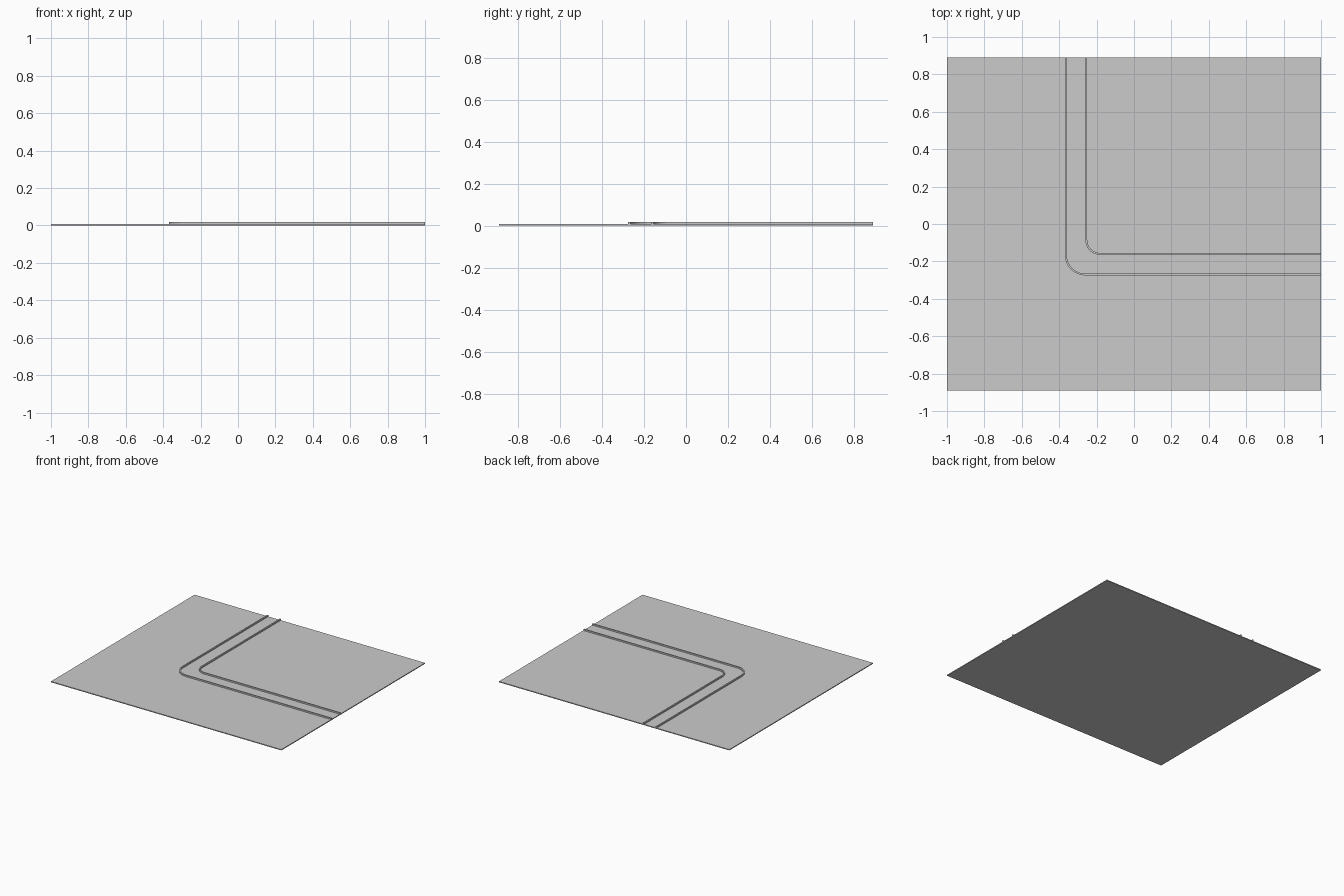
import bpy, bmesh, math

if "Cube" in bpy.data.objects:
    bpy.data.objects.remove(bpy.data.objects["Cube"])

HX, HY = 1.0, 0.89      # half size of the plate
BASE, TOP = 0.007, 0.018


def box(name, x0, x1, y0, y1, z0, z1):
    bpy.ops.mesh.primitive_cube_add(size=1, location=((x0 + x1) / 2, (y0 + y1) / 2, (z0 + z1) / 2))
    ob = bpy.context.object
    ob.name = name
    ob.scale = (x1 - x0, y1 - y0, z1 - z0)
    return ob


def bend(x, y, r, n=8):
    """L-shaped line from the back edge, round a corner, to the right edge."""
    arc = [(x + r - r * math.cos(a), y + r - r * math.sin(a))
           for a in (math.pi / 2 * i / n for i in range(n + 1))]
    return [(x, HY)] + arc + [(HX, y)]


def l_strip(name, x, y, r, width, z0, z1):
    """Solid strip whose outer side is the L-shaped line."""
    outer = bend(x, y, r)
    inner = bend(x + width, y + width, r - width)
    bm = bmesh.new()
    rows = [[bm.verts.new(p) for p in ((*o, z0), (*o, z1), (*i, z1), (*i, z0))]
            for o, i in zip(outer, inner)]
    for a, b in zip(rows, rows[1:]):
        for k in range(4):
            m = (k + 1) % 4
            bm.faces.new((a[k], b[k], b[m], a[m]))
    bm.faces.new(rows[0])
    bm.faces.new(rows[-1][::-1])
    bmesh.ops.recalc_face_normals(bm, faces=bm.faces)
    me = bpy.data.meshes.new(name)
    bm.to_mesh(me)
    bm.free()
    ob = bpy.data.objects.new(name, me)
    bpy.context.collection.objects.link(ob)


# ground plate
box("ground_plate", -HX, HX, -HY, HY, 0, BASE)

# raised kerbs on both sides of the bending lane
l_strip("outer_kerb", -0.37, -0.275, 0.11, 0.01, BASE - 0.002, TOP)
l_strip("inner_kerb", -0.26, -0.165, 0.08, 0.01, BASE - 0.002, TOP)
